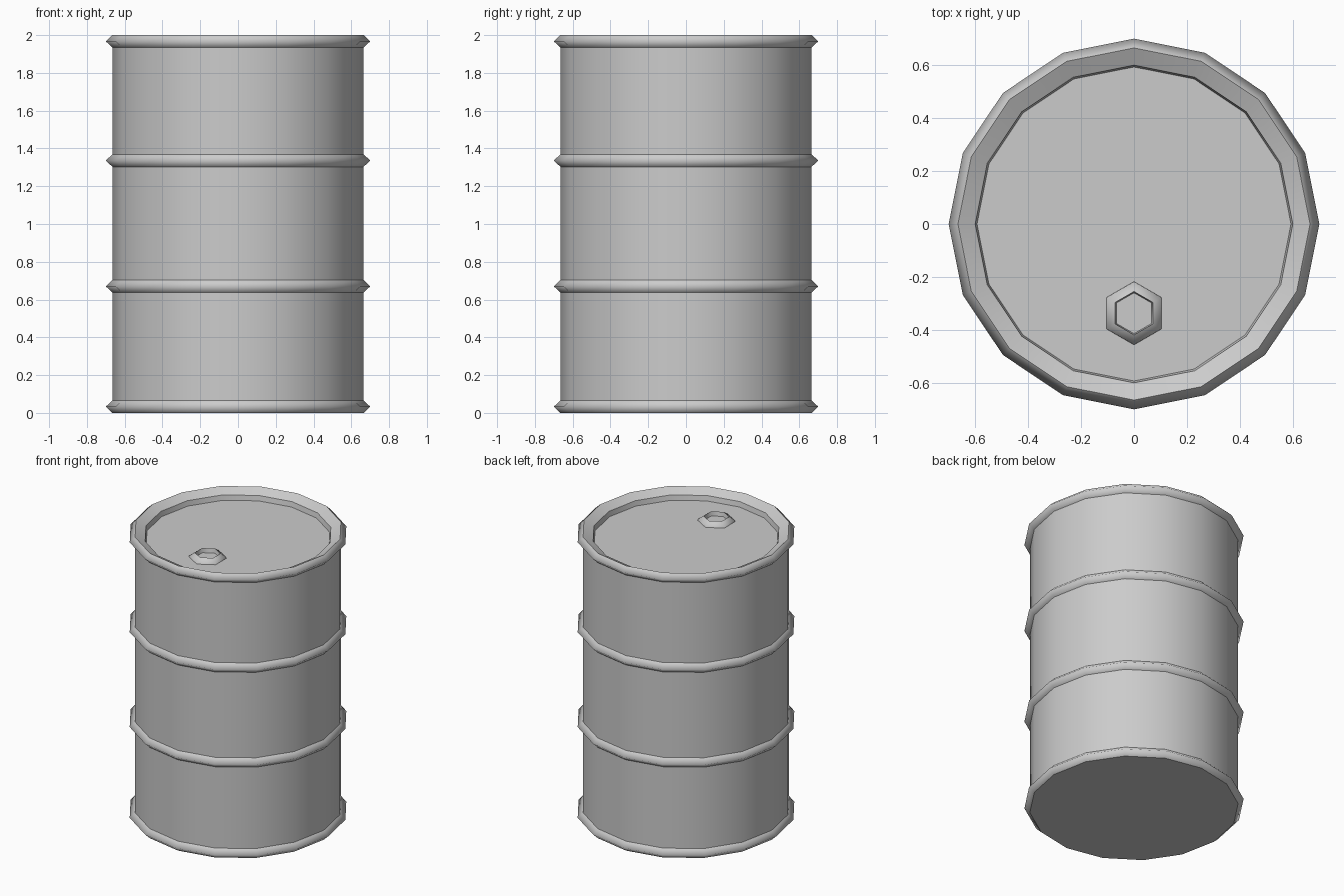
import bpy, bmesh
from math import cos, sin, pi

if "Cube" in bpy.data.objects:
    bpy.data.objects.remove(bpy.data.objects["Cube"])


def lathe(name, profile, sides, centre=(0, 0), turn=0.0):
    """Revolve (radius, z, sharp) points; radius 0 closes with one flat cap."""
    bm = bmesh.new()
    loops = []
    for r, z, sharp in profile:
        loops.append([bm.verts.new((centre[0] + r * cos(turn + 2 * pi * i / sides),
                                    centre[1] + r * sin(turn + 2 * pi * i / sides), z))
                      for i in range(sides)])
    for a, b in zip(loops, loops[1:]):
        for i in range(sides):
            j = (i + 1) % sides
            bm.faces.new((a[i], a[j], b[j], b[i])).smooth = True
    # flat caps on both ends
    bm.faces.new(loops[0][::-1])
    bm.faces.new(loops[-1])
    # crisp edges along the chosen loops, smooth elsewhere
    for loop, (r, z, sharp) in zip(loops, profile):
        if sharp:
            for i in range(sides):
                bm.edges.get((loop[i], loop[(i + 1) % sides])).smooth = False
    mesh = bpy.data.meshes.new(name)
    bm.to_mesh(mesh)
    bm.free()
    obj = bpy.data.objects.new(name, mesh)
    bpy.context.collection.objects.link(obj)
    return obj


BODY, HOOP = 0.665, 0.70

# drum body: four pointed hoops along a straight wall
profile = []
for low, high in ((0.0, 0.066), (0.637, 0.703), (1.303, 1.369), (1.934, 2.0)):
    profile += [(BODY, low, True), (HOOP, (low + high) / 2, False), (BODY, high, True)]

# rim slopes inwards, then drops to the recessed lid
LID = 1.932
profile += [(0.60, 1.967, True), (0.593, LID, True)]
lathe("drum", profile, 16)

# hexagonal bung collar on the lid, open in the middle
lathe("bung_collar", [(0.12, LID - 0.002, True), (0.118, LID + 0.008, False),
                      (0.082, LID + 0.032, True), (0.077, LID + 0.002, True)],
      6, centre=(0, -0.337), turn=pi / 2)
